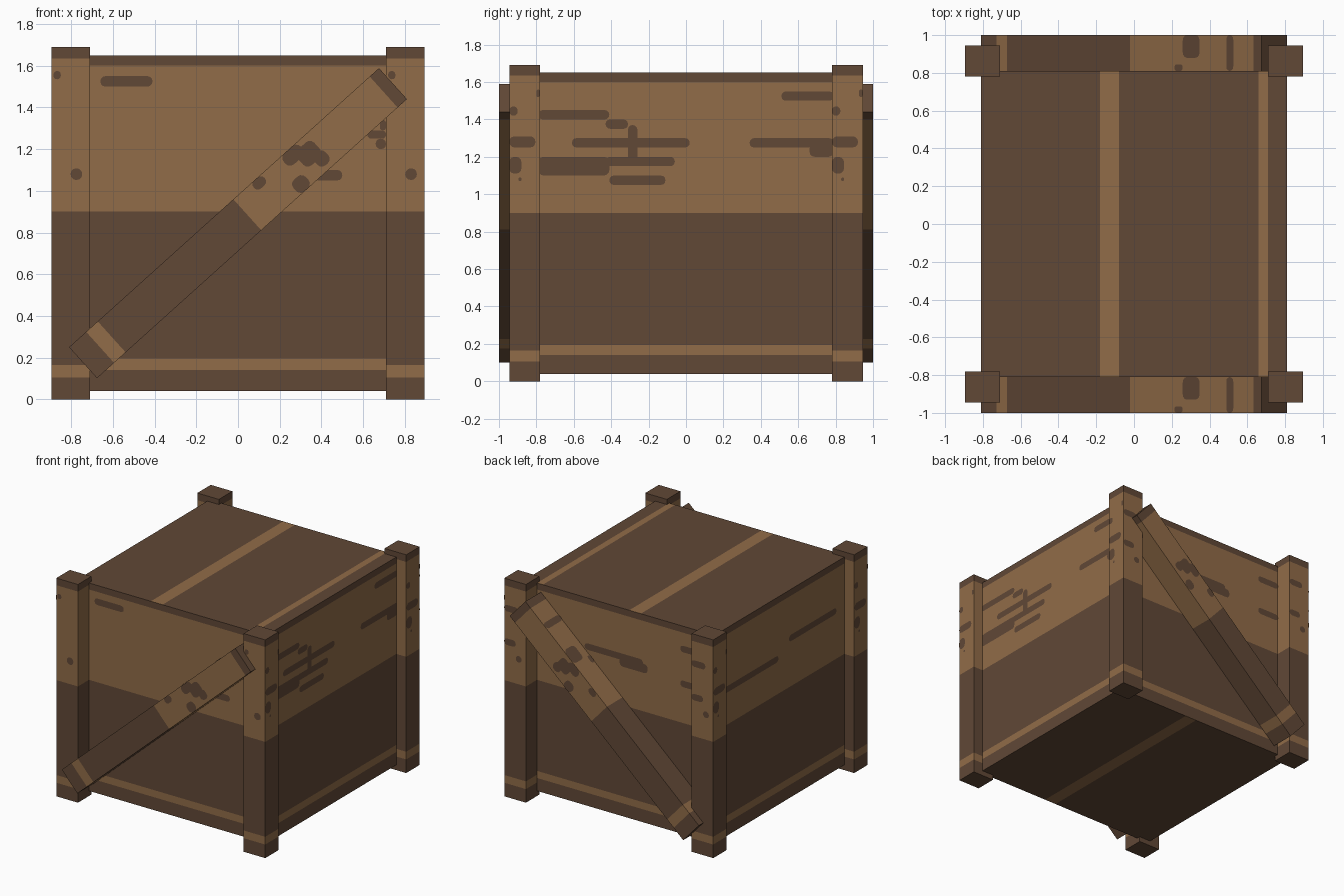
import bpy, bmesh, math
from mathutils import Vector, Matrix

if "Cube" in bpy.data.objects:
    bpy.data.objects.remove(bpy.data.objects["Cube"])


def material(name, rgb):
    m = bpy.data.materials.new(name)
    m.diffuse_color = (*rgb, 1)
    m.use_nodes = True
    m.node_tree.nodes["Principled BSDF"].inputs["Base Color"].default_value = m.diffuse_color
    return m


DARK = material("dark brown wood", (0.119, 0.065, 0.037))
LIGHT = material("light brown wood", (0.283, 0.150, 0.065))
X, Y, Z = Vector((1, 0, 0)), Vector((0, 1, 0)), Vector((0, 0, 1))


def finish(name, bm, mats, matrix=Matrix()):
    me = bpy.data.meshes.new(name)
    bm.to_mesh(me)
    bm.free()
    for m in mats:
        me.materials.append(m)
    ob = bpy.data.objects.new(name, me)
    ob.matrix_world = matrix
    bpy.context.collection.objects.link(ob)
    return ob


def inside(v, bands):
    return any(a < v < b for a, b in bands)


def banded_box(name, lo, hi, side_bands, matrix=Matrix(), top=(), bottom=()):
    """Box with light bands by height on its sides and by x on its ends."""
    lo, hi = Vector(lo), Vector(hi)
    bm = bmesh.new()
    bmesh.ops.create_cube(bm, size=1)
    for v in bm.verts:
        v.co = (lo + hi) / 2 + Vector(c * s for c, s in zip(v.co, hi - lo))
    cuts = [(Z, h) for b in side_bands for h in b]
    cuts += [(X, h) for b in (*top, *bottom) for h in b]
    for axis, h in cuts:
        geom = bm.verts[:] + bm.edges[:] + bm.faces[:]
        bmesh.ops.bisect_plane(bm, geom=geom, plane_co=axis * h, plane_no=axis)
    bm.normal_update()
    for f in bm.faces:
        c = f.calc_center_median()
        if f.normal.z > 0.5:
            light = inside(c.x, top)
        elif f.normal.z < -0.5:
            light = inside(c.x, bottom)
        else:
            light = inside(c.z, side_bands)
        f.material_index = int(light)
    return finish(name, bm, (DARK, LIGHT), matrix)


def worn_patches(name, origin, u, v, rects):
    """Thin dark patches with rounded corners, lying on the plane of u and v."""
    n = u.cross(v)
    bm = bmesh.new()
    for u0, u1, v0, v1 in rects:
        r = min(0.03, (u1 - u0) / 2, (v1 - v0) / 2) * 0.95
        pts = []
        for k, (cu, cv) in enumerate(((u1 - r, v1 - r), (u0 + r, v1 - r),
                                      (u0 + r, v0 + r), (u1 - r, v0 + r))):
            for i in range(4):
                a = math.pi / 2 * (k + i / 3)
                p = origin + u * (cu + r * math.cos(a)) + v * (cv + r * math.sin(a))
                pts.append(bm.verts.new(p + n * 0.003))
        bm.faces.new(pts)
    return finish(name, bm, (DARK,))


# Crate body with striped lid and underside
B = 0.81
banded_box("crate_body", (-B, -B, 0.04), (B, B, 1.65), [(0.14, 0.195), (0.90, 1.60)],
           top=[(-0.18, -0.08), (0.66, 0.71)], bottom=[(0.08, 0.18)])

# Worn patches on the four walls
worn_patches("front_wall_patches", -Y * B, X, Z, [
    (-0.66, -0.41, 1.50, 1.55), (0.36, 0.50, 1.05, 1.10),
    (0.66, 0.71, 1.20, 1.25), (0.62, 0.71, 1.25, 1.29), (0.68, 0.71, 1.29, 1.34)])
worn_patches("right_wall_patches", X * B, Y, Z, [
    (-0.79, -0.41, 1.40, 1.45), (-0.43, -0.31, 1.35, 1.40), (-0.79, -0.41, 1.10, 1.20),
    (-0.61, 0.02, 1.25, 1.30), (-0.31, -0.26, 1.17, 1.37), (-0.43, -0.06, 1.15, 1.20),
    (-0.41, -0.11, 1.05, 1.10), (0.34, 0.79, 1.25, 1.30), (0.66, 0.79, 1.20, 1.27),
    (0.51, 0.79, 1.50, 1.55)])
worn_patches("back_wall_patches", Y * B, -X, Z, [
    (-0.30, 0.20, 1.25, 1.30), (0.00, 0.24, 1.20, 1.27),
    (0.52, 0.71, 1.45, 1.50), (0.52, 0.71, 1.18, 1.23)])
worn_patches("left_wall_patches", -X * B, -Y, Z, [
    (0.10, 0.68, 1.25, 1.30), (-0.79, -0.03, 1.15, 1.20)])

# Corner posts, with worn patches on their outer faces
PX0, PX1, PY0, PY1 = 0.71, 0.895, 0.78, 0.945
SIDE = [(0, 0.045, 1.42, 1.47), (0, 0.14, 1.25, 1.31), (0, 0.065, 1.11, 1.20),
        (0.145, 0.165, 1.52, 1.56), (0.05, 0.065, 1.07, 1.09)]
FRONT = [(0.01, 0.045, 1.535, 1.575), (0.092, 0.148, 1.052, 1.108)]
BACK = [(0, 0.12, 1.44, 1.49), (0, 0.10, 1.18, 1.23), (0.10, 0.15, 1.07, 1.12)]
for sx, side in ((-1, "left"), (1, "right")):
    for sy, end in ((-1, "front"), (1, "back")):
        xs, ys = sorted((sx * PX0, sx * PX1)), sorted((sy * PY0, sy * PY1))
        name = f"{end}_{side}_post"
        banded_box(name, (xs[0], ys[0], 0), (xs[1], ys[1], 1.69),
                   [(0.105, 0.165), (0.90, 1.635)])
        # Patch positions run from the left edge of each face seen from outside
        u = Y * sx
        start = ys[0] if sx > 0 else ys[1]
        worn_patches(name + "_side_patches", Vector((sx * PX1, start, 0)), u, Z, SIDE)
        u = X * -sy
        start = xs[0] if sy < 0 else xs[1]
        worn_patches(name + f"_{end}_patches", Vector((start, sy * PY1, 0)), u, Z,
                     FRONT if sy < 0 else BACK)

# Diagonal braces on the front and back
ANGLE = math.radians(48)
along = Vector((math.sin(ANGLE), 0, math.cos(ANGLE)))
across = Vector((-math.cos(ANGLE), 0, math.sin(ANGLE)))
FACE = [(0.17, 0.24, 0.05, 0.10), (0.36, 0.47, 0.03, 0.10), (0.42, 0.53, -0.03, 0.07),
        (0.47, 0.54, -0.075, 0.0), (0.31, 0.39, -0.10, -0.025)]
EDGE = [(0.44, 0.56, -0.025, 0.095), (0.75, 0.80, -0.095, 0.095),
        (0.38, 0.44, -0.095, -0.06)]
for sy, end in ((-1, "front"), (1, "back")):
    centre = Vector((0, sy * 0.905, 0.845))
    mat = Matrix.Translation(centre) @ Matrix.Rotation(ANGLE, 4, "Y")
    banded_box(f"{end}_brace", (-0.1, -0.095, -1.0), (0.1, 0.095, 1.0),
               [(-0.89, -0.815), (0.06, 0.94)], mat)
    rects = FACE if sy < 0 else [(-b, -a, c, d) for a, b, c, d in FACE]
    worn_patches(f"{end}_brace_face_patches", centre + Y * sy * 0.095,
                 along * -sy, across, rects)
    worn_patches(f"{end}_brace_top_patches", centre + across * 0.1, along, Y, EDGE)
